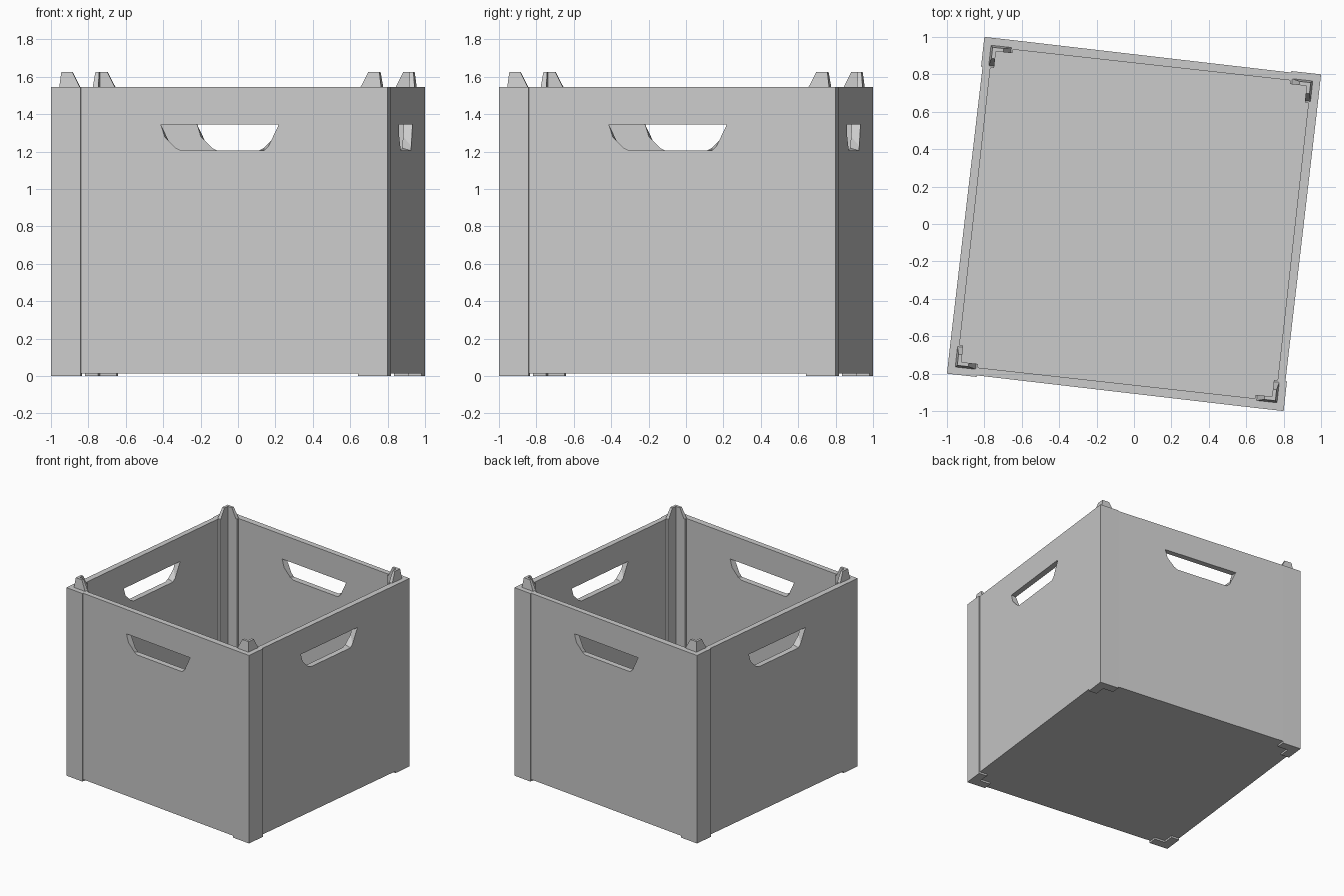
import bpy, bmesh, math
from mathutils import Matrix

cube = bpy.data.objects.get("Cube")
if cube:
    bpy.data.objects.remove(cube, do_unlink=True)

H = 0.9055           # half the side of the crate
TOP = 1.545          # rim height
BASE = 0.015         # underside of panels and floor
POST = 0.16          # outer arm length of a corner post
W = H - POST         # half the panel width
WALL = 0.05
TURN = math.radians(-6.34)

grey = bpy.data.materials.new("light_grey")
grey.use_nodes = True
colour = (0.6, 0.6, 0.6, 1)
grey.diffuse_color = colour
grey.node_tree.nodes["Principled BSDF"].inputs["Base Color"].default_value = colour


def finish(bm, name):
    bmesh.ops.recalc_face_normals(bm, faces=bm.faces)
    mesh = bpy.data.meshes.new(name)
    bm.to_mesh(mesh)
    bm.free()
    mesh.materials.append(grey)
    return mesh


def place(mesh, name, quarter=0):
    ob = bpy.data.objects.new(name, mesh)
    ob.rotation_euler.z = TURN + quarter * math.pi / 2
    bpy.context.collection.objects.link(ob)


def bridge(bm, a, b):
    for i in range(len(a)):
        j = (i + 1) % len(a)
        bm.faces.new((a[i], a[j], b[j], b[i]))


def loft(bm, low, high, z0, z1):
    a = [bm.verts.new((x - H, y - H, z0)) for x, y in low]
    b = [bm.verts.new((x - H, y - H, z1)) for x, y in high]
    bm.faces.new(a)
    bm.faces.new(b)
    bridge(bm, a, b)


def ell(start, end, thick):
    """L-shaped outline measured inwards from the outer corner."""
    return [(start, start), (end, start), (end, thick),
            (thick, thick), (thick, end), (start, end)]


# Panel with a skewed hand hole, slightly recessed at one end
grip = [(-0.315, 1.345), (-0.295, 1.28), (-0.235, 1.22), (-0.205, 1.205),
        (0.24, 1.205), (0.265, 1.23), (0.32, 1.345)]
grip_inside = [(-x, z) for x, z in reversed(grip)]
rim = [(-W, BASE), (W, BASE), (W, TOP), (-W, TOP)]


def panel_side(bm, hole, depth):
    loops, edges = [], []
    for outline in (rim, hole):
        loop = [bm.verts.new((x, depth(x), z)) for x, z in outline]
        edges += [bm.edges.new((loop[i - 1], loop[i])) for i in range(len(loop))]
        loops.append(loop)
    bmesh.ops.triangle_fill(bm, edges=edges, use_beauty=True, normal=(0, -1, 0))
    return loops


bm = bmesh.new()
outer = panel_side(bm, grip, lambda x: -H + 0.008 * (W - x) / (2 * W))
inner = panel_side(bm, grip_inside, lambda x: -H + WALL)
for a, b in zip(outer, inner):
    bridge(bm, a, b)
panel = finish(bm, "panel")

# Corner post and its tapered stacking peg
bm = bmesh.new()
loft(bm, ell(0, POST, 0.07), ell(0, POST, 0.07), 0, TOP)
post = finish(bm, "corner_post")

bm = bmesh.new()
loft(bm, ell(0.04, 0.15, 0.07), ell(0.05, 0.11, 0.07), TOP, 1.625)
peg = finish(bm, "stacking_peg")

for k, side in enumerate(("front", "left", "back", "right")):
    place(panel, side + "_panel", k)
for k, corner in enumerate(("front_right", "front_left", "back_left", "back_right")):
    place(post, corner + "_post", k)
    place(peg, corner + "_peg", k)

# Floor
bm = bmesh.new()
size = 2 * (H - WALL)
bmesh.ops.create_cube(bm, size=1, matrix=Matrix.Translation((0, 0, BASE + 0.0175))
                      @ Matrix.Diagonal((size, size, 0.035, 1)))
place(finish(bm, "floor"), "floor")
